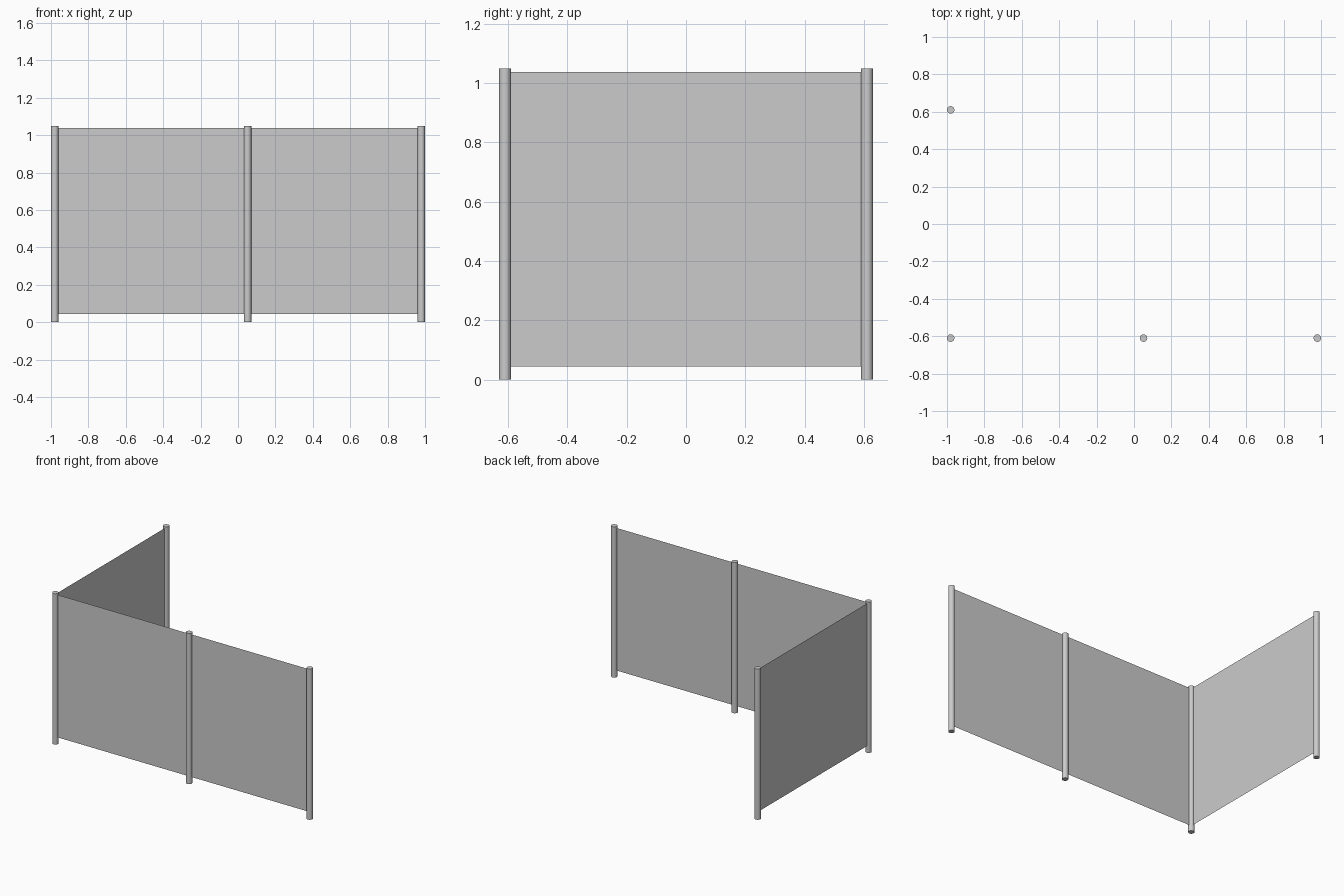
import bpy
import bmesh
from mathutils import Vector

if "Cube" in bpy.data.objects:
    bpy.data.objects.remove(bpy.data.objects["Cube"])

RADIUS, HEIGHT = 0.02, 1.05
PANEL_BOTTOM, PANEL_TOP = 0.045, 1.038

# Post positions in order along the fence
POSTS = [("back_post", (-0.98, 0.61)), ("corner_post", (-0.98, -0.61)),
         ("middle_post", (0.051, -0.61)), ("end_post", (0.98, -0.61))]


def add_post(name, xy):
    bpy.ops.mesh.primitive_cylinder_add(vertices=32, radius=RADIUS, depth=HEIGHT,
                                        location=(*xy, HEIGHT / 2))
    bpy.context.object.name = name
    bpy.ops.object.shade_smooth_by_angle()


def add_panel(name, a, b):
    # Thin sheet running between two posts, ending just inside their surfaces
    a, b = Vector(a), Vector(b)
    inset = (b - a).normalized() * RADIUS * 0.9
    a, b = a + inset, b - inset
    bm = bmesh.new()
    bm.faces.new([bm.verts.new((*p, z)) for p, z in
                  ((a, PANEL_BOTTOM), (b, PANEL_BOTTOM), (b, PANEL_TOP), (a, PANEL_TOP))])
    mesh = bpy.data.meshes.new(name)
    bm.to_mesh(mesh)
    bm.free()
    bpy.context.collection.objects.link(bpy.data.objects.new(name, mesh))


# Round posts
for name, xy in POSTS:
    add_post(name, xy)

# Fabric panels between neighbouring posts
for name, (_, a), (_, b) in zip(("side_panel", "front_left_panel", "front_right_panel"),
                                POSTS, POSTS[1:]):
    add_panel(name, a, b)
